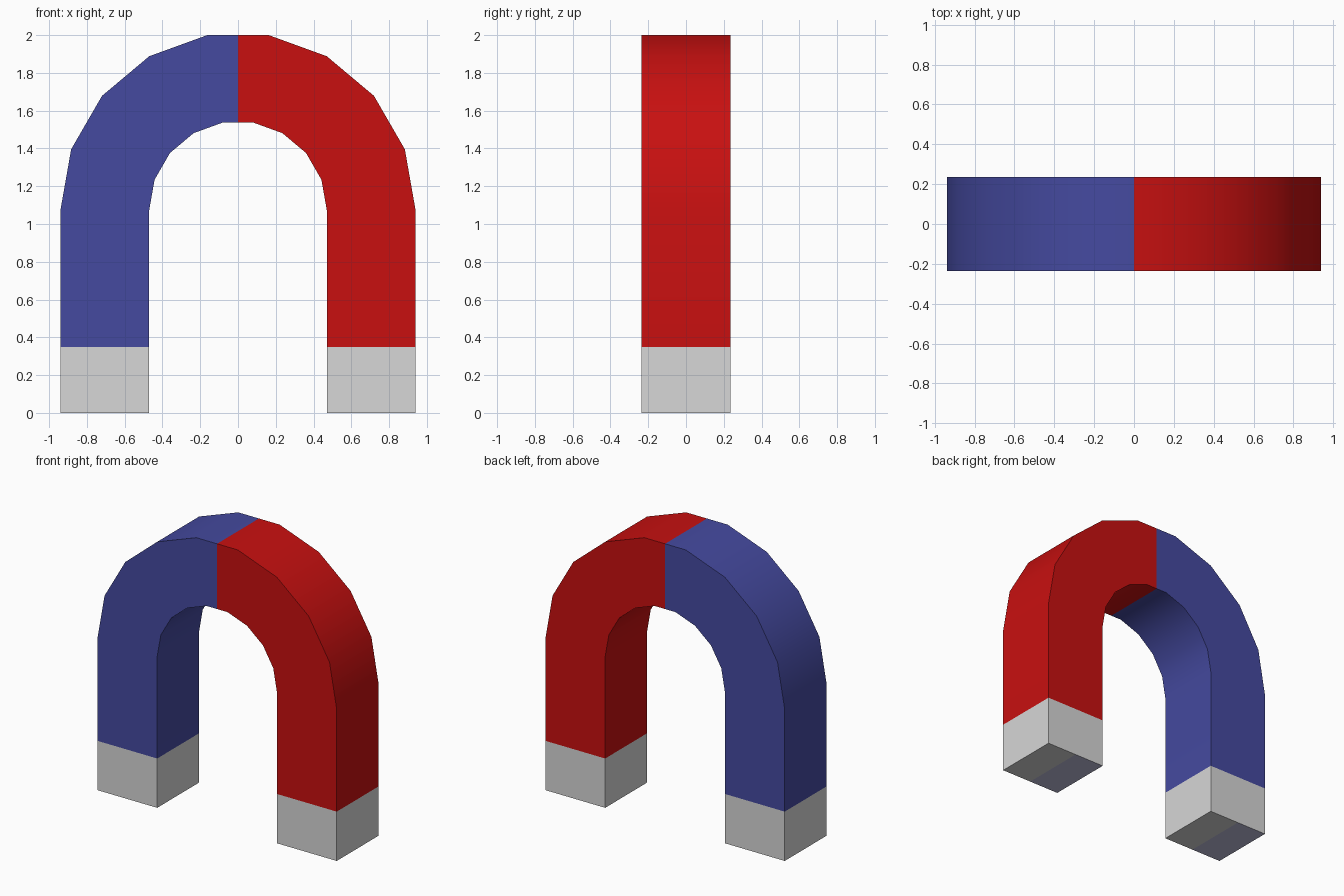
import bpy, bmesh, math
from mathutils import Vector

if "Cube" in bpy.data.objects:
    bpy.data.objects.remove(bpy.data.objects["Cube"])

R_OUT, R_IN, HALF_Y = 0.94, 0.47, 0.235
ARC_Z, TIP_Z = 1.074, 0.35


def material(name, srgb):
    def lin(v):
        v /= 255
        return v / 12.92 if v <= 0.04045 else ((v + 0.055) / 1.055) ** 2.4
    m = bpy.data.materials.new(name)
    m.diffuse_color = (*[lin(v) for v in srgb], 1)
    m.use_nodes = True
    m.node_tree.nodes["Principled BSDF"].inputs["Base Color"].default_value = m.diffuse_color
    return m


mats = [material("red paint", (200, 16, 16)),
        material("blue paint", (69, 74, 160)),
        material("bare steel", (215, 215, 215)),
        material("bluish steel", (190, 190, 220))]

# Path stations as (direction x, direction z, base z): right leg, arc, left leg
stations = [(1, 0, 0), (1, 0, TIP_Z)]
for deg in (0, 20, 40, 60, 80, 90, 100, 120, 140, 160, 180):
    a = math.radians(deg)
    k = math.cos(math.radians(10)) if deg == 90 else 1   # flat crown
    stations.append((math.cos(a) * k, math.sin(a) * k, ARC_Z))
stations += [(-1, 0, TIP_Z), (-1, 0, 0)]

# Rectangular section swept along the horseshoe
bm = bmesh.new()
rings = []
for dx, dz, z in stations:
    rings.append([bm.verts.new((dx * r, y, z + dz * r))
                  for r, y in ((R_OUT, -HALF_Y), (R_OUT, HALF_Y),
                               (R_IN, HALF_Y), (R_IN, -HALF_Y))])
for a, b in zip(rings, rings[1:]):
    for i in range(4):
        j = (i + 1) % 4
        bm.faces.new((a[i], a[j], b[j], b[i]))
ends = [bm.faces.new(rings[0]), bm.faces.new(rings[-1])]

# Split each pole face in two for its two-tone underside
for f, s in zip(ends, (1, -1)):
    bmesh.ops.bisect_plane(bm, geom=[f] + list(f.edges) + list(f.verts),
                           plane_co=Vector((s * (R_OUT + R_IN) / 2, 0, 0)),
                           plane_no=Vector((1, 0, 0)))
bmesh.ops.recalc_face_normals(bm, faces=bm.faces)

# Colours by height and side
for f in bm.faces:
    c = f.calc_center_median()
    if c.z < 0.001:
        mid = math.copysign((R_OUT + R_IN) / 2, c.x)
        f.material_index = 2 if c.x > mid else 3
    elif c.z < TIP_Z - 0.01:
        f.material_index = 2
    else:
        f.material_index = 0 if c.x > 0 else 1

mesh = bpy.data.meshes.new("horseshoe_magnet")
bm.to_mesh(mesh)
bm.free()
for m in mats:
    mesh.materials.append(m)
magnet = bpy.data.objects.new("horseshoe_magnet", mesh)
bpy.context.collection.objects.link(magnet)
bpy.context.view_layer.objects.active = magnet
magnet.select_set(True)
bpy.ops.object.shade_smooth_by_angle(angle=math.radians(35))
